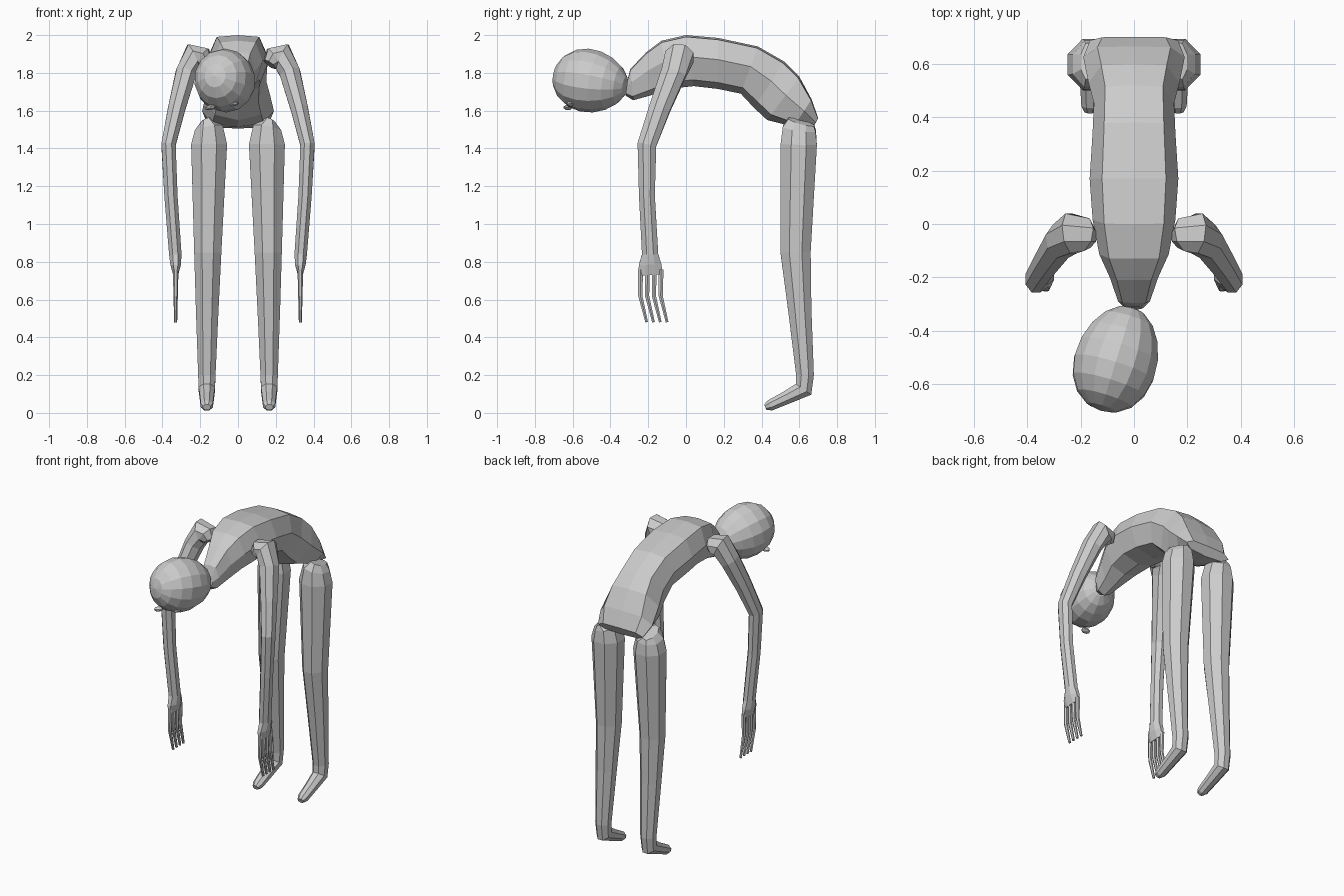
import bpy, bmesh, math
from mathutils import Vector, Matrix

if "Cube" in bpy.data.objects:
    bpy.data.objects.remove(bpy.data.objects["Cube"])

skin = bpy.data.materials.new("pale_grey")
skin.diffuse_color = (0.6, 0.6, 0.6, 1)
skin.use_nodes = True
skin.node_tree.nodes["Principled BSDF"].inputs["Base Color"].default_value = skin.diffuse_color


def finish(bm, name):
    bmesh.ops.recalc_face_normals(bm, faces=bm.faces)
    me = bpy.data.meshes.new(name)
    bm.to_mesh(me)
    bm.free()
    me.materials.append(skin)
    ob = bpy.data.objects.new(name, me)
    bpy.context.collection.objects.link(ob)
    return ob


def loft(bm, rings):
    """Skin a list of point rings and cap both ends."""
    rows = [[bm.verts.new(p) for p in r] for r in rings]
    n = len(rows[0])
    for a, b in zip(rows, rows[1:]):
        for i in range(n):
            j = (i + 1) % n
            bm.faces.new((a[i], a[j], b[j], b[i]))
    bm.faces.new(rows[0])
    bm.faces.new(rows[-1])


def limb(bm, path, ref, sides=8, side=1):
    """Tube along (x, y, z, radius along ref, radius across)."""
    pts = [Vector((p[0] * side, p[1], p[2])) for p in path]
    rings = []
    for k, p in enumerate(pts):
        t = Vector()
        if k:
            t += (p - pts[k - 1]).normalized()
        if k < len(pts) - 1:
            t += (pts[k + 1] - p).normalized()
        t.normalize()
        u = (ref - t * ref.dot(t)).normalized()
        v = t.cross(u)
        a, b = path[k][3:]
        s = 1 / math.cos(math.pi / sides)
        rings.append([p + u * (a * s * math.cos(w)) + v * (b * s * math.sin(w))
                      for w in (2 * math.pi * (i + .5) / sides for i in range(sides))])
    loft(bm, rings)


# torso and neck: top (y, z), bottom (y, z), half width
spine = [(-.31, 1.76, -.32, 1.68, .035), (-.295, 1.82, -.28, 1.655, .06),
         (-.21, 1.91, -.19, 1.68, .09), (-.13, 1.97, -.09, 1.715, .13),
         (0, 2.0, .04, 1.73, .155), (.17, 1.985, .17, 1.715, .166),
         (.38, 1.94, .29, 1.69, .155), (.52, 1.86, .36, 1.615, .15),
         (.60, 1.78, .43, 1.55, .17), (.665, 1.66, .57, 1.515, .19),
         (.70, 1.56, .67, 1.505, .165)]
section = [(0, 1), (.72, .93), (1, .15), (.72, -.75), (0, -1), (-.72, -.75), (-1, .15), (-.72, .93)]
rings = []
for ty, tz, by, bz, w in spine:
    top, bot = Vector((0, ty, tz)), Vector((0, by, bz))
    rings.append([bot.lerp(top, (v + 1) / 2) + Vector((u * w, 0, 0)) for u, v in section])
bm = bmesh.new()
loft(bm, rings)
finish(bm, "torso")

# head: egg with its long axis turned forward and aside
axis = Vector((-.12, -.39, .06)).normalized()
turn = axis.to_track_quat('Z', 'Y').to_matrix().to_4x4()
bm = bmesh.new()
bmesh.ops.create_uvsphere(bm, u_segments=14, v_segments=9, radius=1)
for v in bm.verts:
    taper = 1 + .09 * v.co.z
    v.co = Vector((v.co.x * .158 * taper, v.co.y * .168 * taper, v.co.z * .205))
bm.transform(Matrix.Translation((-.065, -.505, 1.757)) @ turn)
finish(bm, "head")

# eyes: small flattened beads low on the face
for name, pos in (("left_eye", (-.145, -.625, 1.617)), ("right_eye", (-.025, -.61, 1.637))):
    bm = bmesh.new()
    bmesh.ops.create_uvsphere(bm, u_segments=8, v_segments=5, radius=1)
    bm.transform(Matrix.Translation(pos) @ Matrix.Rotation(math.radians(-10), 4, 'Y')
                 @ Matrix.Diagonal((.03, .024, .014, 1)))
    finish(bm, name)

X, Y = Vector((1, 0, 0)), Vector((0, 1, 0))
leg = [(.168, .61, 1.54, .033, .07), (.155, .6, 1.505, .075, .088), (.153, .597, 1.42, .095, .096),
       (.16, .58, .85, .072, .08), (.163, .602, .55, .06, .062), (.165, .63, .2, .046, .047),
       (.165, .622, .125, .043, .05), (.165, .53, .08, .037, .035),
       (.165, .445, .04, .032, .029), (.165, .42, .03, .02, .016)]
arm = [(.168, -.05, 1.845, .04, .035), (.19, -.04, 1.875, .062, .062),
       (.235, -.035, 1.885, .075, .072), (.275, -.065, 1.80, .066, .055),
       (.325, -.14, 1.61, .056, .046), (.368, -.207, 1.42, .05, .038),
       (.355, -.207, 1.15, .042, .035), (.332, -.19, .84, .043, .033),
       (.33, -.19, .785, .06, .028), (.33, -.187, .73, .064, .013)]

for side, label in ((-1, "left"), (1, "right")):
    bm = bmesh.new()
    limb(bm, leg, X, 8, side)
    finish(bm, label + "_leg")

    bm = bmesh.new()
    limb(bm, arm, Y, 8, side)
    finish(bm, label + "_arm")

    # four thin bent fingers
    bm = bmesh.new()
    for i in range(4):
        y = -.24 + .036 * i
        limb(bm, [(.33, y, .76, .013, .013), (.33, y - .002, .62, .011, .010),
                  (.33, y + .032, .48, .007, .007)], Y, 6, side)
    finish(bm, label + "_fingers")
